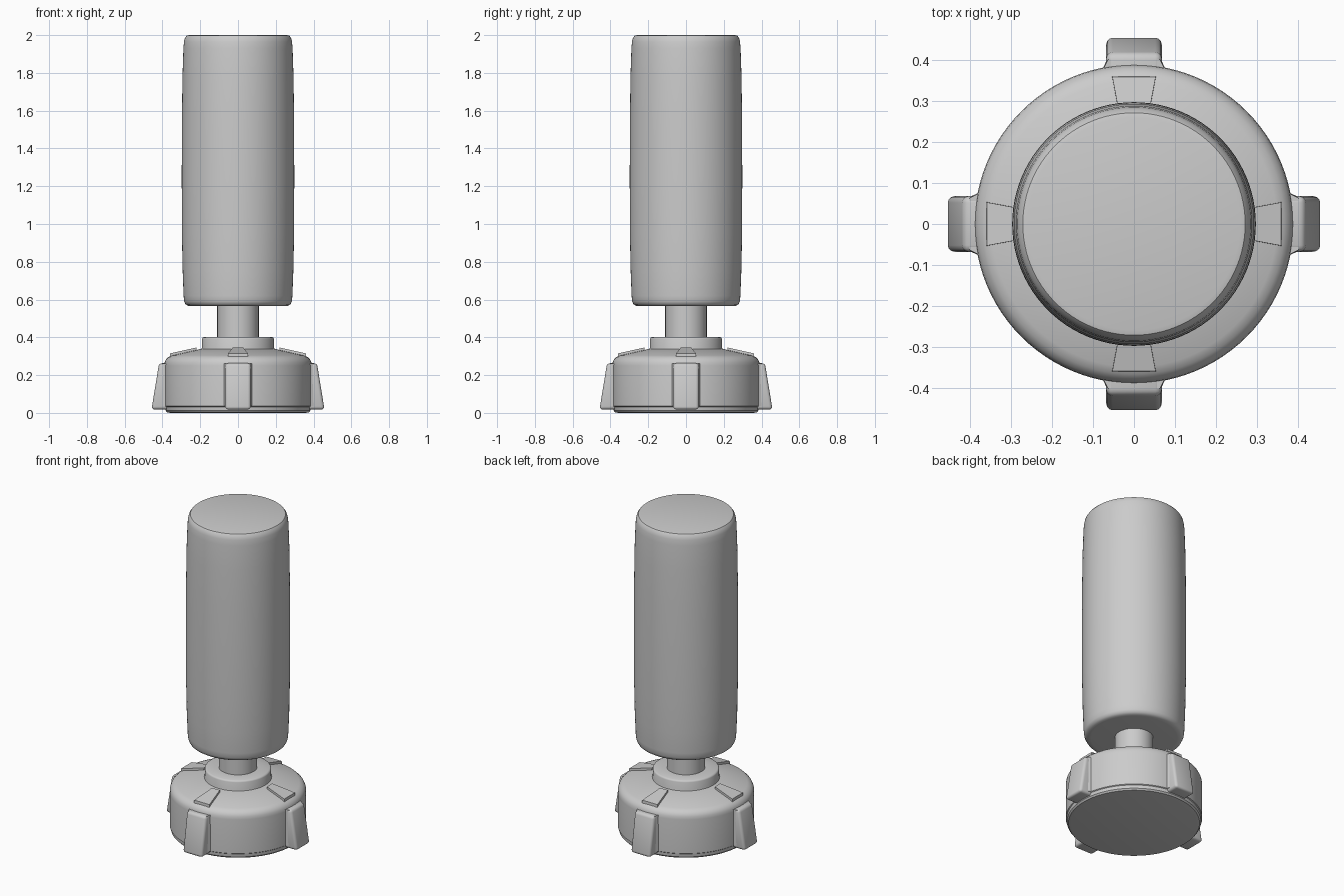
import bpy, bmesh, math
from mathutils import Matrix

if "Cube" in bpy.data.objects:
    bpy.data.objects.remove(bpy.data.objects["Cube"])

grey = bpy.data.materials.new("plain grey")
grey.diffuse_color = (0.6, 0.6, 0.6, 1)
grey.use_nodes = True
grey.node_tree.nodes["Principled BSDF"].inputs["Base Color"].default_value = grey.diffuse_color


def finish(name, bm, angle=35):
    bmesh.ops.recalc_face_normals(bm, faces=bm.faces)
    mesh = bpy.data.meshes.new(name)
    bm.to_mesh(mesh)
    bm.free()
    mesh.materials.append(grey)
    obj = bpy.data.objects.new(name, mesh)
    bpy.context.collection.objects.link(obj)
    bpy.ops.object.select_all(action='DESELECT')
    obj.select_set(True)
    bpy.context.view_layer.objects.active = obj
    bpy.ops.object.shade_smooth_by_angle(angle=math.radians(angle))
    return obj


def lathe(name, profile, segments=96):
    """Revolve (radius, height) points around z and cap both ends."""
    bm = bmesh.new()
    rings = []
    for r, z in profile:
        rings.append([bm.verts.new((r * math.cos(2 * math.pi * i / segments),
                                    r * math.sin(2 * math.pi * i / segments), z))
                      for i in range(segments)])
    for a, b in zip(rings, rings[1:]):
        for i in range(segments):
            j = (i + 1) % segments
            bm.faces.new((a[i], a[j], b[j], b[i]))
    bm.faces.new(rings[0])
    bm.faces.new(rings[-1])
    return finish(name, bm)


def wedge(name, bottom, top, turn, bevel, segments):
    """Solid between two four-point loops, bevelled and turned around z."""
    bm = bmesh.new()
    a = [bm.verts.new(p) for p in bottom]
    b = [bm.verts.new(p) for p in top]
    bm.faces.new(a)
    bm.faces.new(b)
    for i in range(4):
        j = (i + 1) % 4
        bm.faces.new((a[i], a[j], b[j], b[i]))
    bmesh.ops.recalc_face_normals(bm, faces=bm.faces)
    if bevel:
        bmesh.ops.bevel(bm, geom=bm.edges[:], offset=bevel, segments=segments,
                        profile=0.5, affect='EDGES')
    bm.transform(Matrix.Rotation(turn, 4, 'Z'))
    return finish(name, bm)


# Barrel-shaped grip with rounded rims
lathe("grip", [(0.245, 0.565), (0.265, 0.567), (0.278, 0.575), (0.285, 0.59),
               (0.288, 0.62), (0.293, 0.75), (0.297, 0.95), (0.298, 1.25),
               (0.297, 1.55), (0.294, 1.78), (0.289, 1.93), (0.286, 1.965),
               (0.281, 1.985), (0.272, 1.997), (0.26, 2.0)])

# Neck and collar
lathe("neck", [(0.11, 0.38), (0.11, 0.58)])
lathe("collar", [(0.2, 0.32), (0.19, 0.348), (0.19, 0.392), (0.187, 0.398),
                 (0.18, 0.402), (0.1, 0.402)])

# Round base with conical top and a thin bottom lip
lathe("base", [(0.36, 0.0), (0.375, 0.003), (0.383, 0.012), (0.385, 0.032),
               (0.39, 0.036), (0.39, 0.25), (0.388, 0.268), (0.381, 0.283),
               (0.368, 0.296), (0.35, 0.304), (0.19, 0.34)])

# Four lugs and four raised pads around the base
for k in range(4):
    turn = k * math.pi / 2
    w = 0.068
    wedge("lug", [(0.3, -w, 0.018), (0.458, -w, 0.018), (0.458, w, 0.018), (0.3, w, 0.018)],
          [(0.3, -w, 0.263), (0.418, -w, 0.263), (0.418, w, 0.263), (0.3, w, 0.263)],
          turn, 0.016, 3)
    # flared root blending the lug into the wall
    wedge("lug_root", [(0.36, -0.085, 0.036), (0.408, -0.064, 0.036),
                       (0.408, 0.064, 0.036), (0.36, 0.085, 0.036)],
          [(0.36, -0.085, 0.262), (0.402, -0.064, 0.262),
           (0.402, 0.064, 0.262), (0.36, 0.085, 0.262)], turn, 0, 1)
    wedge("pad", [(0.22, -0.028, 0.32), (0.362, -0.054, 0.288),
                  (0.362, 0.054, 0.288), (0.22, 0.028, 0.32)],
          [(0.22, -0.027, 0.346), (0.36, -0.053, 0.315),
           (0.36, 0.053, 0.315), (0.22, 0.027, 0.346)], turn, 0, 1)
